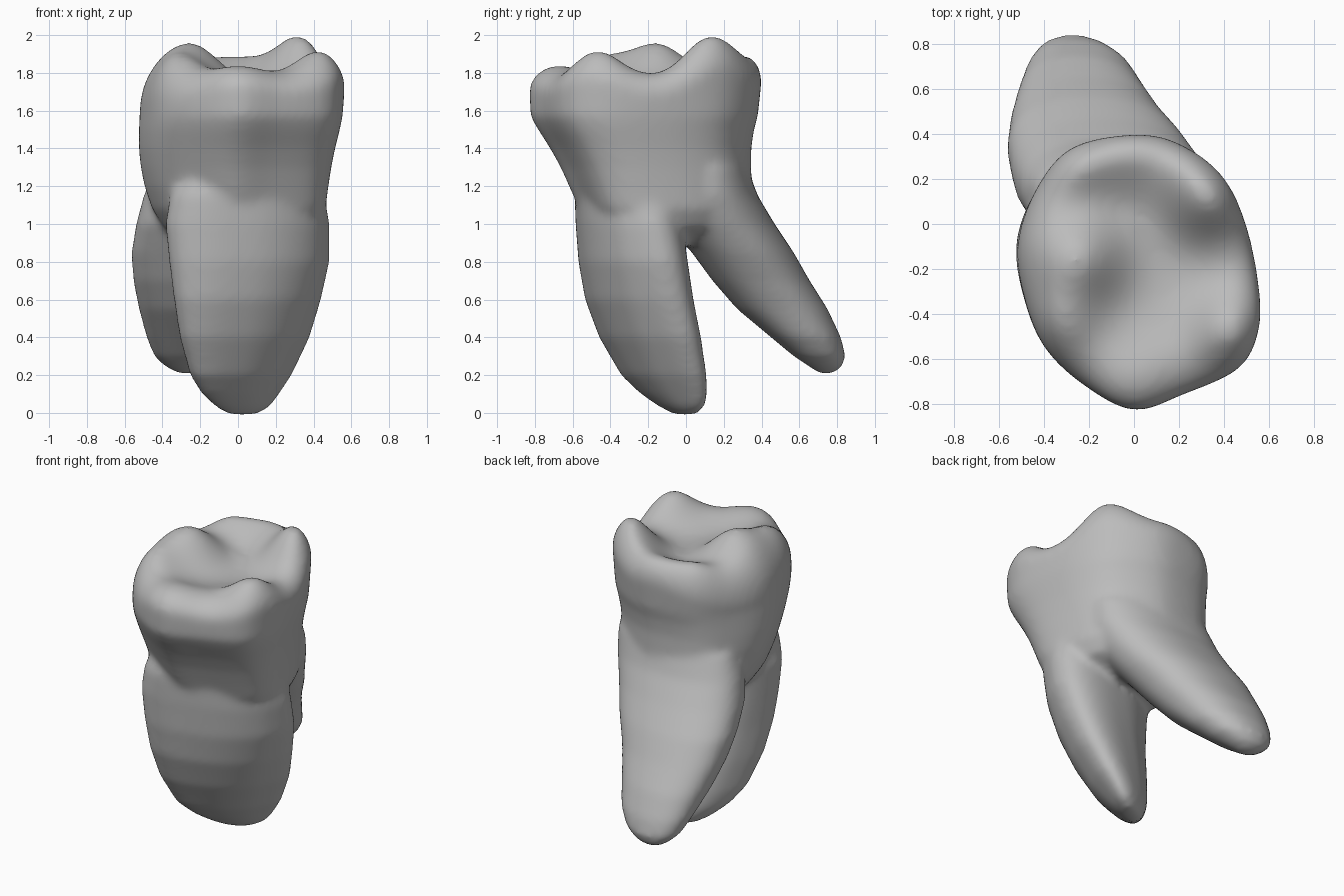
import bpy, bmesh, math
from mathutils import Vector

cube = bpy.data.objects.get("Cube")
if cube:
    bpy.data.objects.remove(cube, do_unlink=True)

SIDES = 64
bm = bmesh.new()


def loft(rings):
    """Skin a list of closed rings into a capped shell."""
    loops = [[bm.verts.new(p) for p in ring] for ring in rings]
    for a, b in zip(loops, loops[1:]):
        for i in range(SIDES):
            j = (i + 1) % SIDES
            bm.faces.new((a[i], a[j], b[j], b[i]))
    bm.faces.new(loops[0])
    bm.faces.new(loops[-1])


def closed_curve(points):
    """Sample a smooth closed curve through the points."""
    pts = [Vector(p) for p in points]
    n = len(pts)
    out = []
    for s in range(SIDES):
        f = s * n / SIDES
        i = int(f)
        t = f - i
        a, b, c, d = (pts[(i + k) % n] for k in (-1, 0, 1, 2))
        out.append(0.5 * (2 * b + (c - a) * t + (2 * a - 5 * b + 4 * c - d) * t ** 2
                          + (3 * b - a - 3 * c + d) * t ** 3))
    return out


def soft_power(v):
    return math.copysign(abs(v) ** 0.9, v)


def root(sections, low_tilt, high_tilt):
    """Sections are z, x min, x max, y min, y max; the tilt slants the oval in plan."""
    rings = []
    for z, x0, x1, y0, y1 in sections:
        phase = math.asin(low_tilt + (high_tilt - low_tilt) * min(1, max(0, z / 1.1)))
        ring = []
        for i in range(SIDES):
            a = 2 * math.pi * i / SIDES
            u = soft_power(math.cos(a))
            v = soft_power(math.sin(a + phase))
            ring.append((x0 + (x1 - x0) * (u + 1) / 2, y0 + (y1 - y0) * (v + 1) / 2, z))
        rings.append(ring)
    loft(rings)


# Crown outline seen from above
outline = closed_curve([
    (0, .40), (-.28, .34), (-.44, .15), (-.52, -.1), (-.48, -.36), (-.39, -.56),
    (-.22, -.72), (0, -.83), (.22, -.76), (.46, -.65), (.55, -.5), (.56, -.3),
    (.5, 0), (.39, .22), (.2, .36)])

# Cusps and rims of the chewing surface: x, y, height, spread
cusps = [(.32, .12, .21, .18), (.43, -.47, .14, .17), (-.24, -.15, .2, .2),
         (-.32, -.44, .09, .17), (0, -.7, .06, .2), (0, .31, .1, .2),
         (-.25, .25, .08, .15), (.22, .27, .04, .13)]


def chewing_height(x, y, t):
    edge = max(0, (t - .7) / .3)
    depth = .15 + .25 * max(0, -x - .1)
    rounding = depth * (1 - math.sqrt(max(0, 1 - edge * edge)))
    return 1.735 + .085 * t * t - rounding + sum(
        h * math.exp(-((x - cx) ** 2 + (y - cy) ** 2) / s ** 2) for cx, cy, h, s in cusps)


# Crown walls from the fork upwards, then the chewing surface closing inwards
rings = []
for z, x0, x1, y0, y1 in [
        (.9, -.3, .2, -.3, .2), (.98, -.39, .4, -.46, .28),
        (1.08, -.455, .46, -.565, .335), (1.2, -.495, .475, -.62, .345),
        (1.3, -.515, .49, -.665, .345), (1.4, -.525, .51, -.72, .345),
        (1.5, -.525, .535, -.785, .36), (1.57, -.52, .55, -.825, .38)]:
    rings.append([(x0 + (p.x + .52) / 1.08 * (x1 - x0),
                   y0 + (p.y + .83) / 1.23 * (y1 - y0), z) for p in outline])
for k in range(26):
    t = math.sin(math.pi / 2 * (1 - k / 27))
    ring = []
    for p in outline:
        x, y = p.x * t, p.y * t
        ring.append((x, y, chewing_height(x, y, t)))
    rings.append(ring)
loft(rings)

# Front root, broad and upright, slanted in plan
root([(1.3, -.28, .4, -.55, -.1), (1.15, -.36, .46, -.59, -.04),
      (1, -.385, .485, -.585, -.02), (.8, -.365, .485, -.57, .01),
      (.6, -.34, .44, -.535, .04), (.4, -.31, .38, -.46, .08),
      (.2, -.255, .285, -.345, .11), (.1, -.195, .22, -.24, .115),
      (.03, -.12, .17, -.14, .1), (-.01, -.05, .1, -.06, .06)], .7, .38)

# Back root, leaning backwards
root([(1.3, -.44, .40, -.1, .325), (1.15, -.5, .39, -.12, .38),
      (1, -.54, .33, -.09, .47), (.85, -.565, .25, .03, .57),
      (.7, -.555, .16, .14, .655), (.55, -.525, .08, .27, .75),
      (.4, -.485, .01, .45, .82), (.3, -.445, -.07, .57, .845),
      (.24, -.38, -.16, .66, .825), (.205, -.31, -.24, .71, .77)], -.1, -.1)

bmesh.ops.recalc_face_normals(bm, faces=bm.faces)
mesh = bpy.data.meshes.new("molar_tooth")
bm.to_mesh(mesh)
bm.free()
tooth = bpy.data.objects.new("molar_tooth", mesh)
bpy.context.collection.objects.link(tooth)

# Fuse crown and roots into one smooth skin
remesh = tooth.modifiers.new("fuse", 'REMESH')
remesh.mode = 'VOXEL'
remesh.voxel_size = 0.02
remesh.use_smooth_shade = True
smooth = tooth.modifiers.new("soften", 'SMOOTH')
smooth.factor = 0.5
smooth.iterations = 16

# Plain grey
grey = bpy.data.materials.new("tooth_grey")
grey.use_nodes = True
colour = (0.5, 0.5, 0.5, 1)
grey.diffuse_color = colour
grey.node_tree.nodes["Principled BSDF"].inputs["Base Color"].default_value = colour
mesh.materials.append(grey)
for poly in mesh.polygons:
    poly.use_smooth = True
